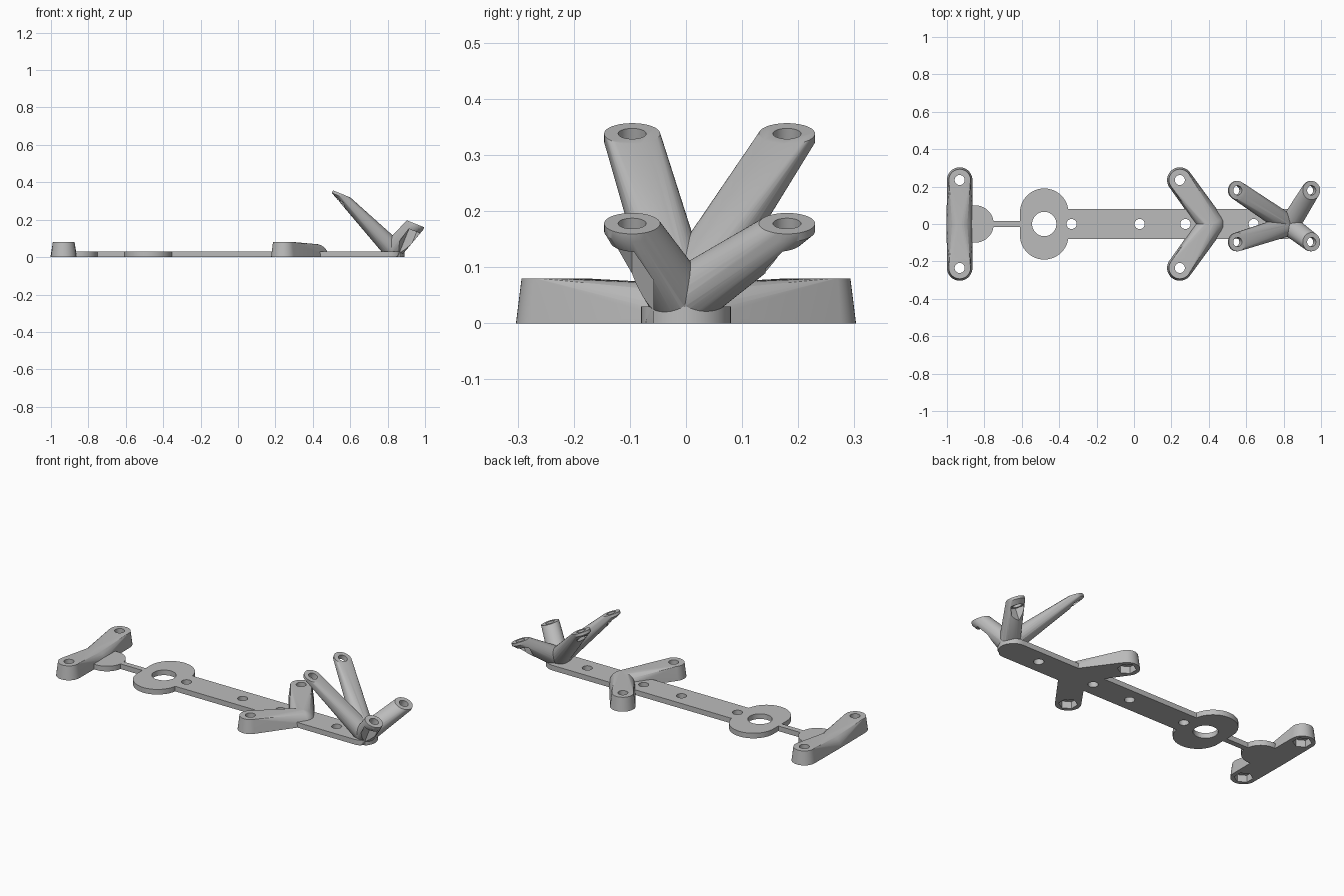
import bpy, bmesh, math
from mathutils import Matrix, Vector

if "Cube" in bpy.data.objects:
    bpy.data.objects.remove(bpy.data.objects["Cube"])

grey = bpy.data.materials.new("light grey plastic")
grey.diffuse_color = (0.5, 0.5, 0.5, 1)
grey.use_nodes = True
grey.node_tree.nodes["Principled BSDF"].inputs["Base Color"].default_value = grey.diffuse_color

TILT = Matrix.Rotation(math.radians(22), 4, 'Y')   # lean of the socket plane


def make(name, bm):
    bmesh.ops.recalc_face_normals(bm, faces=bm.faces)
    mesh = bpy.data.meshes.new(name)
    bm.to_mesh(mesh)
    bm.free()
    obj = bpy.data.objects.new(name, mesh)
    bpy.context.collection.objects.link(obj)
    mesh.materials.append(grey)
    return obj


def add_cone(bm, x, y, z0, z1, r0, r1=None, n=48, frame=None, turn=0.0):
    """Capped cone from z0 to z1, optionally inside a tilted frame."""
    m = (frame or Matrix()) @ Matrix.Translation((x, y, (z0 + z1) / 2)) @ Matrix.Rotation(turn, 4, 'Z')
    bmesh.ops.create_cone(bm, cap_ends=True, segments=n, radius1=r0,
                          radius2=r0 if r1 is None else r1, depth=z1 - z0, matrix=m)


def cone(*args, **kw):
    bm = bmesh.new()
    add_cone(bm, *args, **kw)
    return make("piece", bm)


def box(x0, x1, y0, y1, z0, z1):
    bm = bmesh.new()
    m = Matrix.Translation(((x0 + x1) / 2, (y0 + y1) / 2, (z0 + z1) / 2))
    bmesh.ops.create_cube(bm, size=1, matrix=m @ Matrix.Diagonal((x1 - x0, y1 - y0, z1 - z0, 1)))
    return make("piece", bm)


def hull(bm):
    """Skin everything in bm with a convex hull."""
    out = bmesh.new()
    for v in bm.verts:
        out.verts.new((v.co.x, v.co.y, max(v.co.z, 0)))
    bm.free()
    bmesh.ops.remove_doubles(out, verts=out.verts, dist=1e-5)
    res = bmesh.ops.convex_hull(out, input=out.verts)
    junk = {g for g in res["geom_interior"] + res["geom_unused"] if isinstance(g, bmesh.types.BMVert)}
    bmesh.ops.delete(out, geom=list(junk), context='VERTS')
    bmesh.ops.dissolve_limit(out, angle_limit=0.002, verts=out.verts, edges=out.edges)
    return make("piece", out)


def combine(obj, others, op):
    """Boolean each of the others into obj, then remove them."""
    for other in others:
        mod = obj.modifiers.new("bool", 'BOOLEAN')
        mod.operation, mod.object, mod.solver = op, other, 'EXACT'
        bpy.context.view_layer.update()
        deps = bpy.context.evaluated_depsgraph_get()
        new = bpy.data.meshes.new_from_object(obj.evaluated_get(deps))
        obj.modifiers.clear()
        obj.data = new
        bpy.data.objects.remove(other)
    return obj


def finish(obj, name):
    obj.name = name
    bpy.ops.object.select_all(action='DESELECT')
    obj.select_set(True)
    bpy.context.view_layer.objects.active = obj
    bpy.ops.object.shade_smooth_by_angle(angle=math.radians(30))


# Socket positions of the four raised tubes
sockets = [Vector((x, y, z)) for x, z in ((0.554, 0.338), (0.949, 0.178)) for y in (-0.096, 0.18)]


def nut_slot(p):
    return cone(0, 0, -0.26, -0.038, 0.044, n=6, frame=Matrix.Translation(p) @ TILT, turn=math.pi / 2)


# Flat base plate: strip, oval hub, link and end disc
T = 0.03
plate = box(-0.48, 0.81, -0.08, 0.08, 0, T)
combine(plate, [
    cone(0.81, 0, 0, T, 0.08),
    box(-0.61, -0.35, -0.06, 0.06, 0, T),
    cone(-0.48, 0.06, 0, T, 0.13, n=64),
    cone(-0.48, -0.06, 0, T, 0.13, n=64),
    box(-0.80, -0.58, -0.016, 0.016, 0, T),
    cone(-0.85, 0, 0, T, 0.1, n=64)], 'UNION')
combine(plate, [cone(x, 0, -0.1, 0.1, r) for x, r in
                ((-0.48, 0.065), (-0.334, 0.027), (0.03, 0.027), (0.275, 0.027), (0.64, 0.027))]
        + [nut_slot(sockets[2])], 'DIFFERENCE')
finish(plate, "base_plate")


# Low foot arms: a tapered peg blended into a rounded middle
def foot_pair(name, peg_x, mid_x):
    arms = []
    for y in (-0.235, 0.235):
        bm = bmesh.new()
        add_cone(bm, peg_x, y, 0, 0.08, 0.068, 0.058)
        bmesh.ops.create_uvsphere(bm, u_segments=40, v_segments=20, radius=0.07,
                                  matrix=Matrix.Translation((mid_x, 0, 0)))
        arms.append(hull(bm))
    pair = combine(arms[0], arms[1:], 'UNION')
    cuts = []
    for y in (-0.235, 0.235):
        cuts.append(cone(peg_x, y, -0.1, 0.2, 0.027, n=32))
        cuts.append(cone(peg_x, y, -0.1, 0.04, 0.05, n=6))
    finish(combine(pair, cuts, 'DIFFERENCE'), name)


foot_pair("end_foot_bar", -0.932, -0.932)
foot_pair("middle_foot_arms", 0.245, 0.414)

# Raised tubes fanning out from one root
tubes = []
for p in sockets:
    bm = bmesh.new()
    add_cone(bm, 0, 0, -0.015, 0, 0.05, n=40, frame=Matrix.Translation(p) @ TILT)
    bmesh.ops.create_uvsphere(bm, u_segments=32, v_segments=16, radius=0.055,
                              matrix=Matrix.Translation((0.83, -0.008, 0.04)))
    tubes.append(hull(bm))
fan = combine(tubes[0], tubes[1:], 'UNION')
bores = [cone(0, 0, -0.2, 0.1, 0.025, n=32, frame=Matrix.Translation(p) @ TILT) for p in sockets]
combine(fan, bores + [nut_slot(p) for p in sockets], 'DIFFERENCE')
finish(fan, "raised_tubes")
